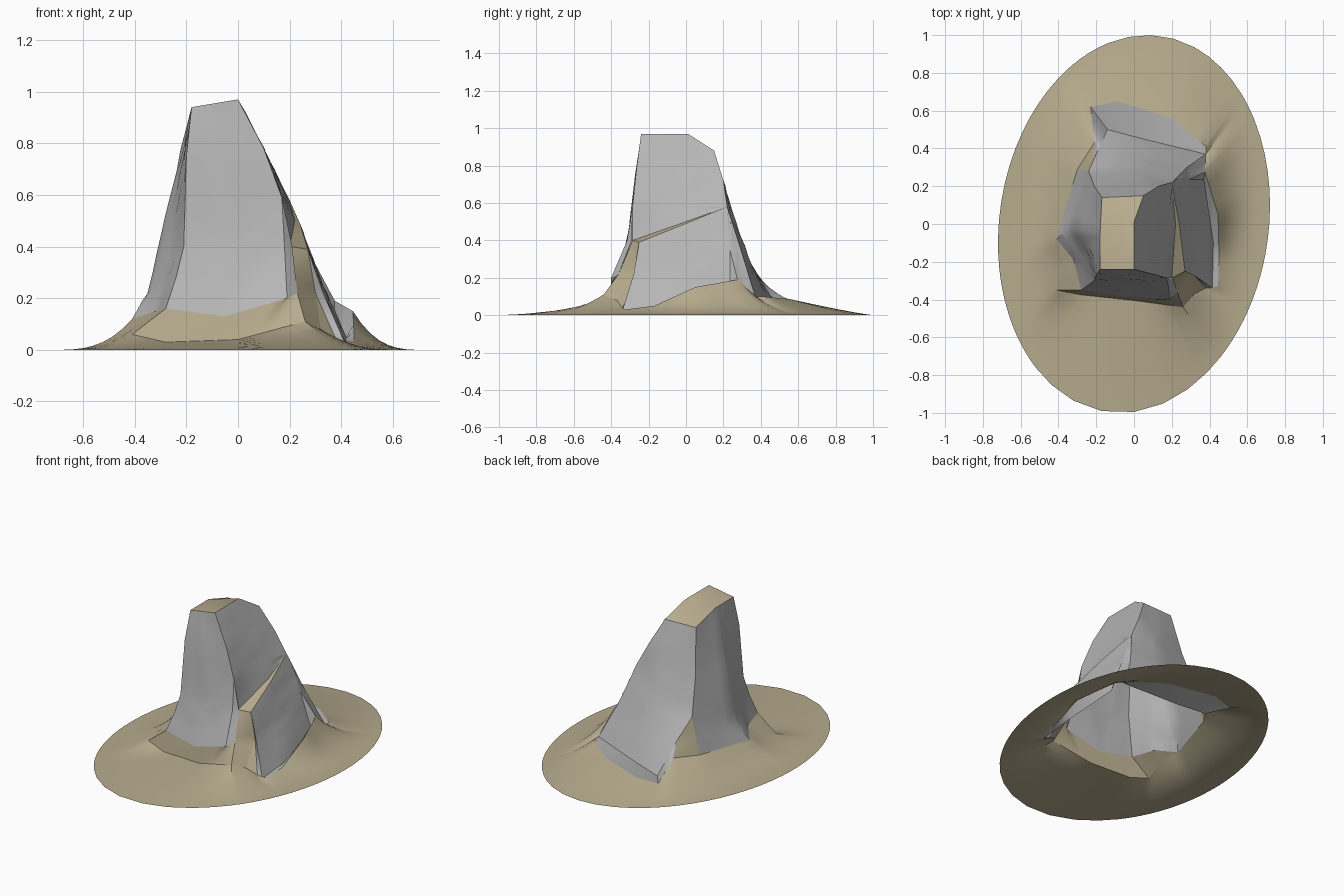
import bpy, bmesh, math, random
from mathutils import Vector

random.seed(4)
if "Cube" in bpy.data.objects:
    bpy.data.objects.remove(bpy.data.objects["Cube"])


def material(name, colour):
    mat = bpy.data.materials.new(name)
    mat.use_nodes = True
    mat.diffuse_color = (*colour, 1)
    mat.node_tree.nodes["Principled BSDF"].inputs["Base Color"].default_value = (*colour, 1)
    return mat


rock = material("grey rock", (.47, .47, .47))
sand = material("pale sand", (.47, .41, .27))


def sample(points, fraction):
    """Point at a fraction of the way along a polyline."""
    place = fraction * (len(points) - 1)
    i = min(int(place + 1e-6), len(points) - 2)
    return Vector(points[i]).lerp(Vector(points[i + 1]), place - i)


def build_grid(name, grid, mat, closed=False):
    """Skin a grid of points, facing outward and upward."""
    bm = bmesh.new()
    rows = [[bm.verts.new(p) for p in line] for line in grid]
    if closed:
        rows.append(rows[0])
    for a, b in zip(rows, rows[1:]):
        for j in range(len(a) - 1):
            bm.faces.new((a[j], a[j + 1], b[j + 1], b[j]))
    bmesh.ops.remove_doubles(bm, verts=bm.verts, dist=.0005)
    bm.normal_update()
    facing = 0
    for f in bm.faces:
        c = f.calc_center_median()
        facing += f.calc_area() * f.normal.dot(Vector((c.x, c.y, .4)))
    if facing < 0:
        bmesh.ops.reverse_faces(bm, faces=bm.faces)
    mesh = bpy.data.meshes.new(name)
    bm.to_mesh(mesh)
    bm.free()
    mesh.materials.append(mat)
    obj = bpy.data.objects.new(name, mesh)
    bpy.context.collection.objects.link(obj)
    bpy.ops.object.select_all(action="DESELECT")
    obj.select_set(True)
    bpy.context.view_layer.objects.active = obj
    bpy.ops.object.shade_smooth_by_angle(angle=math.radians(35))


def panel(name, edges, mat, columns=4, rows=12, rough=0.0):
    """Stretch a surface across neighbouring edge lines."""
    last = (len(edges) - 1) * columns
    grid = []
    for c in range(last + 1):
        line = []
        for r in range(rows + 1):
            across = [sample(edge, r / rows) for edge in edges]
            p = sample(across, c / last)
            if 0 < c < last and 0 < r < rows:
                p += Vector([random.uniform(-rough, rough) for _ in range(3)])
            line.append(p)
        grid.append(line)
    build_grid(name, grid, mat)


# Shared corner lines of the cliffs, from summit to foot
front_left = [(-.18, -.24, .94), (-.2, -.27, .75), (-.21, -.3, .4), (-.24, -.32, .28), (-.28, -.35, .16)]
front_middle = [(-.09, -.24, .955), (-.07, -.27, .75), (-.04, -.31, .42), (-.04, -.345, .27), (-.05, -.385, .13)]
front_right = [(0, -.24, .97), (.1, -.265, .78), (.17, -.285, .59), (.18, -.315, .4), (.19, -.4, .2)]
left_hollow = [(-.18, -.15, .94), (-.22, -.16, .7), (-.25, -.16, .42), (-.28, -.17, .28), (-.32, -.19, .15)]
left_ridge = [(-.18, -.05, .94), (-.24, -.04, .69), (-.3, -.03, .45), (-.35, -.03, .22), (-.41, -.08, .12)]
back_left = [(-.17, .14, .88), (-.21, .2, .6), (-.24, .28, .36), (-.3, .29, .13)]
back_slab_left = back_left[:3] + [(-.2, .37, .24), (-.14, .5, .03)]
back_middle = [(-.06, .145, .88), (.02, .23, .62), (.05, .29, .43), (.05, .36, .25), (.05, .45, .05)]
back_right = [(.05, .15, .88), (.13, .2, .72), (.2, .22, .58), (.28, .3, .33), (.38, .37, .1)]
right_middle = [(0, .01, .97), (.1, 0, .78), (.17, 0, .62), (.22, 0, .5)]
slab_front = [(.27, -.25, .39), (.33, -.28, .22), (.415, -.34, .025)]
slab_middle = [(.24, 0, .49), (.32, -.03, .27), (.42, -.1, .05)]
slab_back = [back_right[2], (.29, .235, .35), (.37, .235, .12)]
upper_foot = (.2, -.285, .4)
gully_corner = (.23, -.36, .22)
gully_bed = (.32, -.37, .08)
apron_corner = (.26, -.44, .11)
apron_left = (-.41, -.35, .06)

# Cliff faces
panel("front_cliff", [front_left, front_middle, front_right], rock, rough=.003)
panel("left_cliff", [front_left, left_hollow, left_ridge, back_left], rock, rough=.003)
panel("back_cliff", [back_slab_left, back_middle, back_right], rock, rough=.003)
panel("right_upper_cliff", [front_right[:3] + [upper_foot], right_middle,
                            back_right[:3] + [back_right[2]]], rock, rough=.003)
panel("right_slab", [slab_front, slab_middle, slab_back], rock, rough=.003)

# Broken ends of the leaning slabs, half buried in the sand
right_rim = [(.445, -.33, .03), (.45, -.17, .05), (.445, .05, .15), (.375, .275, .19)]
panel("right_slab_rim", [[slab_front[-1], slab_middle[-1], slab_back[-1]], right_rim],
      rock, columns=1)
slab_front_foot = [slab_front[0], (.3, -.25, .22), (.38, -.34, .04)]
panel("right_slab_end", [slab_front, slab_front_foot], rock, columns=1)
panel("right_slab_back_end", [slab_back[1:], [slab_back[1], right_rim[-1]]], rock, columns=1)
panel("back_right_cliff", [back_right[2:], slab_back[:2] + right_rim[-1:]], rock, rough=.003)
back_toe = [(-.21, .43, .14), (-.23, .62, .05), (-.09, .65, .065), (.2, .56, .085), (.38, .41, .1)]
panel("back_slab_rim", [[back_slab_left[-1], back_middle[-1], back_right[-1]], back_toe[1:]],
      rock, columns=1)
panel("back_slab_end", [back_slab_left[3:], back_toe[:2]], rock, columns=1)
return_edge = [front_right[2], (.21, -.29, .4), gully_corner]
panel("front_return", [front_right[2:], return_edge], rock, columns=2)

# Sandy summit, ledge and gullies
panel("summit", [[front_left[0], left_ridge[0], back_left[0]],
                 [front_right[0], right_middle[0], back_right[0]]], sand, columns=2, rows=2)
panel("right_ledge", [[upper_foot, right_middle[-1], back_right[2]],
                      [slab_front[0], slab_middle[0], slab_back[0]]], sand, columns=1)
panel("right_gully", [[upper_foot, gully_corner, apron_corner],
                      [slab_front[0], slab_front_foot[1], gully_bed]], sand)
panel("right_gully_foot", [slab_front_foot[1:], [slab_front_foot[1], gully_bed]], sand, columns=1)
panel("back_gully", [back_left[2:], [back_left[2], back_slab_left[3], back_toe[0]]], sand)

# Steep sandy apron below the front cliff
apron_foot = [apron_left, (-.28, -.375, .03), (0, -.405, .04), apron_corner]
panel("front_apron", [[front_left[-1], front_middle[-1], front_right[-1], gully_corner],
                      apron_foot], sand, columns=2)
panel("left_apron", [[front_left[-1], left_hollow[-1], left_ridge[-1]],
                     [apron_left, (-.38, -.2, .11), left_ridge[-1]]], sand, columns=2)

# Flared sand skirt, from the foot of the rock out to an oval rim
foot = apron_foot + [gully_bed, slab_front_foot[-1]] + right_rim + [back_right[-1]]
foot += back_toe[::-1]
foot += [back_left[-1], (-.355, .105, .125), left_ridge[-1], (-.38, -.2, .11), apron_left]
skirt = []
steps = 4 * (len(foot) - 1)
rings = 8
for k in range(steps):
    inner = sample(foot, k / steps)
    angle = math.atan2(inner.y, inner.x / .72)
    outer = Vector((.72 * math.cos(angle), math.sin(angle + .1), 0))
    # Sides fall away steeply, front and back run out gently
    fall = 1.15 + 1.85 * math.cos(angle) ** 4
    line = []
    for r in range(rings + 1):
        p = inner.lerp(outer, r / rings)
        p.z = inner.z * (1 - r / rings) ** fall
        line.append(p)
    skirt.append(line)
build_grid("sand_skirt", skirt, sand, closed=True)
